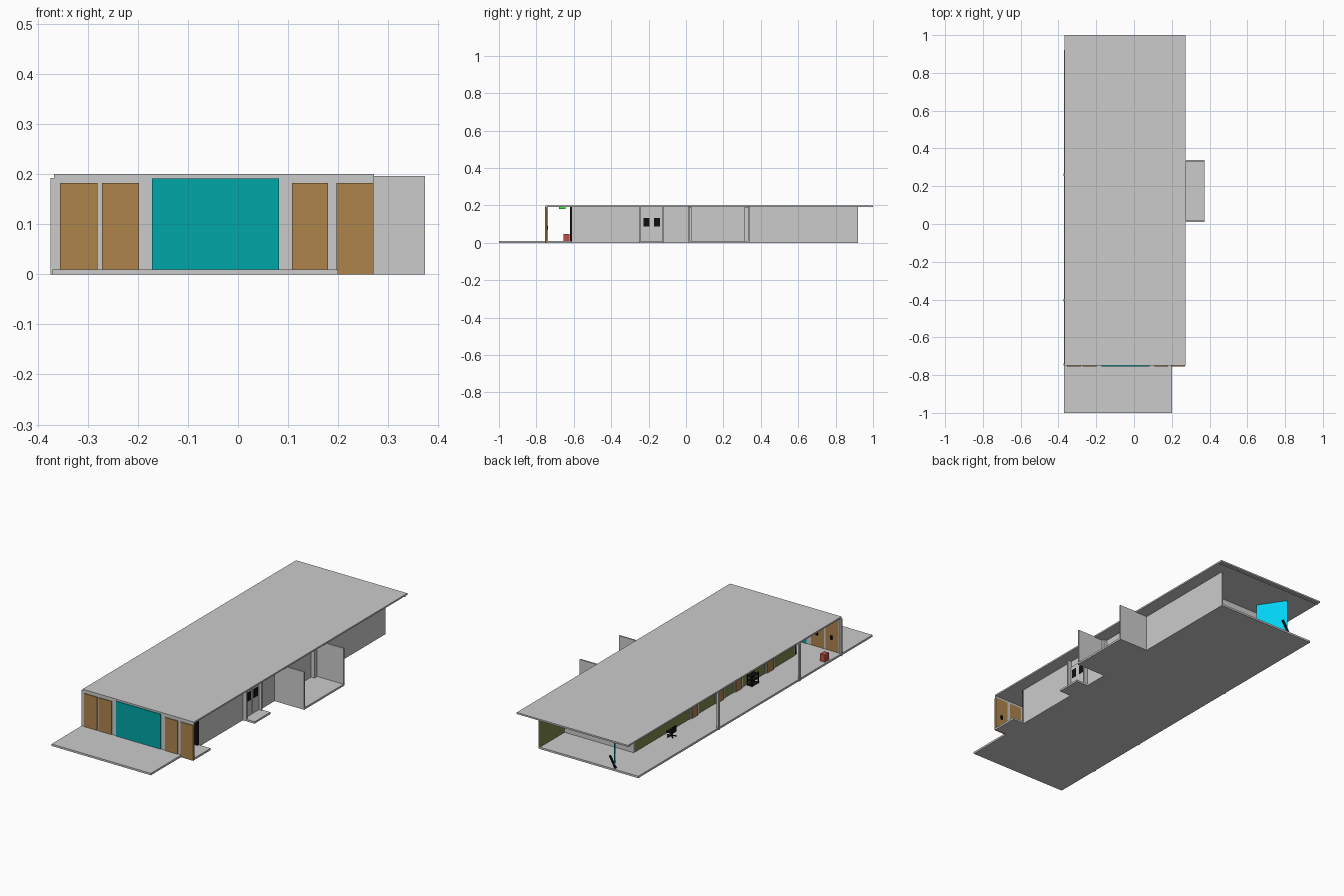
import bpy, bmesh, math
from mathutils import Matrix, Vector

COL = {
    "wood": (0.42, 0.23, 0.07, 1), "teal": (0.0, 0.38, 0.39, 1),
    "cyan": (0.0, 0.65, 0.9, 1), "olive": (0.20, 0.24, 0.06, 1),
    "black": (0.005, 0.005, 0.005, 1), "red": (0.5, 0.08, 0.07, 1),
    "green": (0.05, 0.8, 0.05, 1), "screen": (0.10, 0.15, 0.19, 1),
}
MATS = {}
for k, c in COL.items():
    MATS[k] = bpy.data.materials.new(k)
    MATS[k].diffuse_color = c


def finish(name, bm, mat):
    me = bpy.data.meshes.new(name)
    bm.to_mesh(me)
    bm.free()
    ob = bpy.data.objects.new(name, me)
    bpy.context.collection.objects.link(ob)
    if mat:
        me.materials.append(MATS[mat])
    return ob


def box(name, x0, x1, y0, y1, z0, z1, mat=None):
    bm = bmesh.new()
    bmesh.ops.create_cube(bm, size=1)
    bmesh.ops.scale(bm, vec=(x1 - x0, y1 - y0, z1 - z0), verts=bm.verts)
    bmesh.ops.translate(bm, vec=((x0 + x1) / 2, (y0 + y1) / 2, (z0 + z1) / 2), verts=bm.verts)
    return finish(name, bm, mat)


def slab(name, outline, z0, z1):
    bm = bmesh.new()
    f = bm.faces.new([bm.verts.new((x, y, z0)) for x, y in outline])
    r = bmesh.ops.extrude_face_region(bm, geom=[f])
    bmesh.ops.translate(bm, vec=(0, 0, z1 - z0),
                        verts=[v for v in r["geom"] if isinstance(v, bmesh.types.BMVert)])
    bmesh.ops.recalc_face_normals(bm, faces=bm.faces)
    return finish(name, bm, None)


def bar(name, a, b, w, mat=None):
    # square bar between two points
    a, b = Vector(a), Vector(b)
    bm = bmesh.new()
    bmesh.ops.create_cube(bm, size=1)
    bmesh.ops.scale(bm, vec=(w, w, (b - a).length), verts=bm.verts)
    m = Matrix.Translation((a + b) / 2) @ (b - a).to_track_quat('Z', 'Y').to_matrix().to_4x4()
    bmesh.ops.transform(bm, matrix=m, verts=bm.verts)
    return finish(name, bm, mat)


# floor plate with side porch, entrance step and front terrace
slab("floor", [(-0.37, -1), (0.2, -1), (0.2, -0.75), (0.27, -0.75), (0.27, -0.61),
               (0.2, -0.61), (0.2, -0.25), (0.27, -0.25), (0.27, -0.12), (0.2, -0.12),
               (0.2, 0.01), (0.373, 0.01), (0.373, 0.34), (0.2, 0.34),
               (0.2, 0.92), (-0.37, 0.92)], 0, 0.01)

# roof plate and rear lip
box("roof", -0.367, 0.272, -0.75, 1, 0.192, 0.2)
box("roof_lip", -0.367, 0.272, 0.98, 0.985, 0.188, 0.192)

# long side wall, grey outside and olive inside
box("side_wall", 0.196, 0.203, -0.61, 0.92, 0.0, 0.192)
box("side_wall_lining", 0.194, 0.196, -0.6, 0.918, 0.01, 0.191, "olive")

# fin walls and jambs of the side alcove
for i, (y0, y1, j0, j1) in enumerate([(0.01, 0.018, 0.018, 0.032), (0.332, 0.34, 0.31, 0.332)]):
    box(f"alcove_fin_{i}", 0.203, 0.373, y0, y1, 0.01, 0.196)
    box(f"alcove_jamb_{i}", 0.203, 0.222, j0, j1, 0.01, 0.19)

# side entrance: jambs and two door leaves with windows
for i, y in enumerate((-0.25, -0.127)):
    box(f"entrance_jamb_{i}", 0.203, 0.225, y, y + 0.008, 0.01, 0.192)
for i, y in enumerate((-0.238, -0.182)):
    box(f"entrance_leaf_{i}", 0.203, 0.21, y, y + 0.054, 0.01, 0.155)
    box(f"entrance_window_{i}", 0.209, 0.212, y + 0.010, y + 0.042, 0.088, 0.133, "black")

# front screen: glass, wooden doors, mullions and header
box("front_glass", -0.172, 0.082, -0.754, -0.742, 0.0, 0.191, "teal")
for i, (x0, x1, z0) in enumerate([(-0.355, -0.281, 0.01), (-0.272, -0.198, 0.01),
                                  (0.108, 0.18, 0.01), (0.197, 0.271, 0.0)]):
    box(f"front_door_{i}", x0, x1, -0.754, -0.744, z0, 0.182, "wood")
    box(f"front_door_handle_{i}", x0 + 0.034, x0 + 0.044, -0.744, -0.738, 0.07, 0.09, "black")
for i, (x0, x1) in enumerate([(-0.365, -0.355), (-0.281, -0.272), (-0.198, -0.172),
                              (0.082, 0.108), (0.18, 0.197)]):
    box(f"front_mullion_{i}", x0, x1, -0.75, -0.744, 0.01, 0.192)
box("front_header", -0.365, 0.272, -0.75, -0.744, 0.182, 0.192)

# posts along the open side
for i, y in enumerate((-0.75, -0.41, 0.255)):
    box(f"side_post_{i}", -0.374, -0.363, y, y + 0.012, 0.0, 0.192)

# dark inner screen behind the front porch
box("inner_screen", -0.2, 0.203, -0.62, -0.61, 0.01, 0.191, "black")

# inner core: corridor wall, end wall and room partitions
box("corridor_wall", -0.2, -0.194, -0.61, 0.71, 0.01, 0.192)
box("corridor_lining", -0.203, -0.2, -0.6, 0.71, 0.01, 0.191, "olive")
box("core_end_wall", -0.203, 0.194, 0.71, 0.718, 0.01, 0.192)
for i, y in enumerate((-0.25, 0.01, 0.332)):
    box(f"partition_{i}", -0.194, 0.194, y, y + 0.007, 0.01, 0.192)

# corridor doors with grey frames
for i, y in enumerate((0.2, -0.01, -0.16, -0.42)):
    box(f"corridor_frame_{i}", -0.206, -0.203, y - 0.012, y + 0.062, 0.01, 0.175)
    box(f"corridor_door_{i}", -0.21, -0.206, y, y + 0.05, 0.01, 0.165, "wood")

# wall screen on the corridor
box("wall_screen_frame", -0.207, -0.203, 0.41, 0.54, 0.065, 0.155, "black")
box("wall_screen", -0.209, -0.207, 0.416, 0.534, 0.071, 0.149, "screen")

# chair in front of the screen
box("chair_seat", -0.26, -0.225, 0.45, 0.485, 0.033, 0.039, "black")
box("chair_back", -0.26, -0.255, 0.45, 0.485, 0.039, 0.065, "black")
bar("chair_stem", (-0.242, 0.467, 0.014), (-0.242, 0.467, 0.034), 0.005, "black")
for i in range(5):
    a = i * math.tau / 5
    bar(f"chair_foot_{i}", (-0.242, 0.467, 0.016),
        (-0.242 + 0.024 * math.cos(a), 0.467 + 0.024 * math.sin(a), 0.012), 0.004, "black")

# dark rack against the corridor
for z in (0.012, 0.035, 0.058):
    box("rack_shelf", -0.24, -0.21, -0.255, -0.2, z, z + 0.004, "black")
for x in (-0.24, -0.214):
    for y in (-0.255, -0.204):
        box("rack_leg", x, x + 0.004, y, y + 0.004, 0.01, 0.07, "black")

# open glass leaf at the rear with dark stay
leaf = box("rear_glass_leaf", -0.08, 0.08, -0.002, 0.002, 0.0, 0.18, "cyan")
leaf.rotation_euler = (0, 0, math.atan2(-0.135, 0.09))
leaf.location = (-0.185, 0.847, 0.01)
bar("rear_leaf_stay", (-0.235, 0.912, 0.012), (-0.20, 0.91, 0.07), 0.008, "black")

# red cabinet and green ceiling sign in the porch
box("red_cabinet", -0.362, -0.335, -0.655, -0.622, 0.01, 0.048, "red")
box("green_sign", -0.02, 0.0, -0.68, -0.645, 0.182, 0.192, "green")
